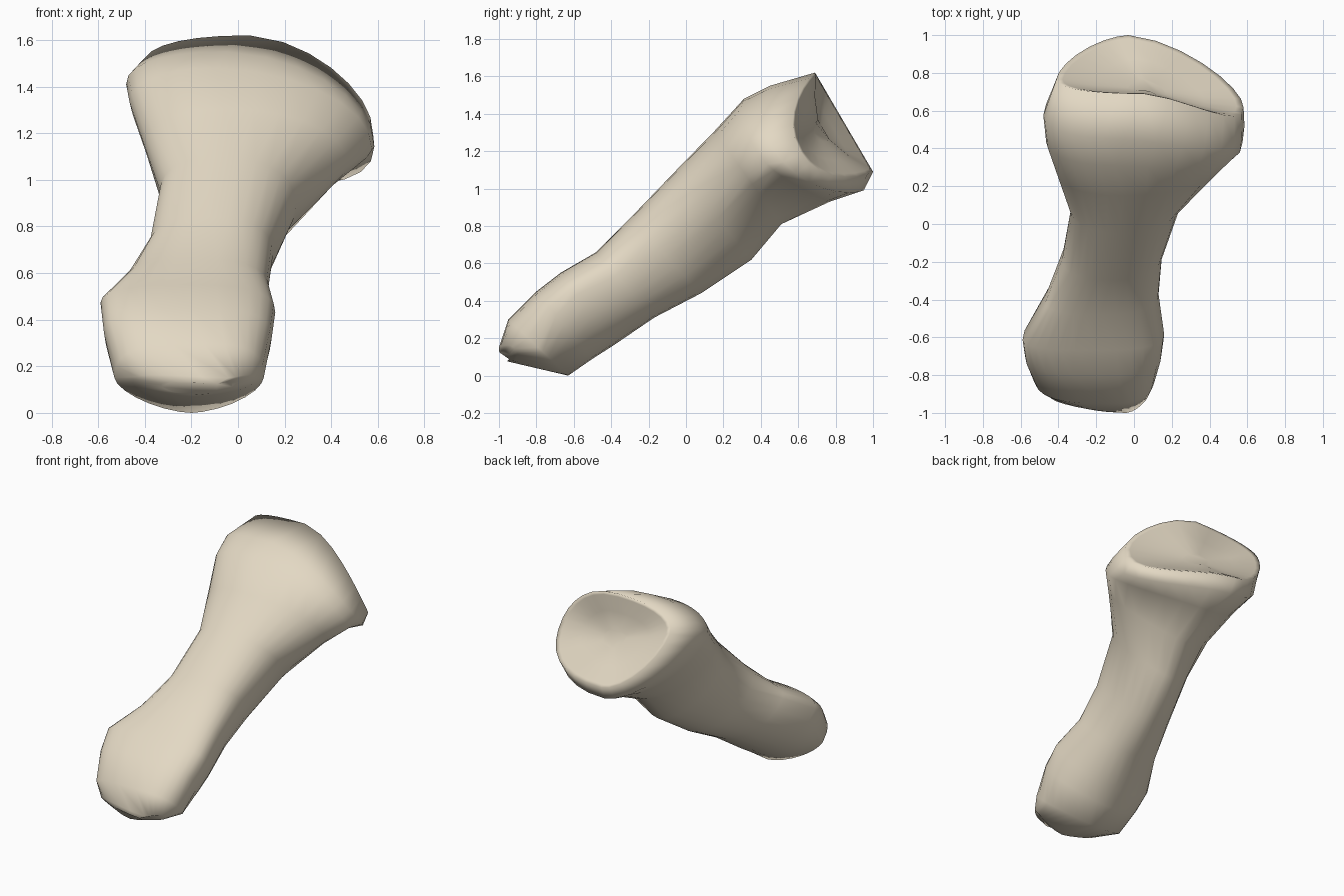
import bpy, bmesh, math
from mathutils import Vector

if "Cube" in bpy.data.objects:
    bpy.data.objects.remove(bpy.data.objects["Cube"])

SEG = 28
AXIS = Vector((0, 0.815, 0.579))      # direction of the shaft

# Cross-sections from lower to upper end:
# top y, z | bottom y, z | x left, right | height fraction of left, right bulge |
# x of top, bottom | squareness of upper, lower half | slide of right side
SECTIONS = [
    (-1.00, .15, -.93, .07, -.44, .07, .5, .5, -.04, -.20, 2.4, 3.0, .06),
    (-.95, .30, -.63, .00, -.53, .11, .5, .5, -.15, -.20, 2.9, 1.6, 0),
    (-.80, .45, -.50, .09, -.575, .145, .3, .35, -.20, -.18, 2.8, 2.0, 0),
    (-.67, .55, -.39, .16, -.59, .16, .2, .3, -.20, -.16, 2.5, 2.0, 0),
    (-.48, .66, -.17, .31, -.47, .13, .2, .35, -.18, -.12, 2.5, 2.0, 0),
    (-.30, .84, .08, .44, -.38, .15, .3, .4, -.12, -.08, 2.4, 1.9, 0),
    (-.05, 1.10, .35, .62, -.335, .25, .3, .45, -.08, -.02, 2.2, 1.7, 0),
    (.15, 1.305, .51, .81, -.405, .47, .3, .5, -.06, .0, 2.1, 1.5, 0),
    (.31, 1.48, .77, .93, -.465, .575, .27, .5, -.10, .0, 2.2, 1.5, -.13),
    (.45, 1.55, .95, .99, -.48, .585, .25, .5, -.05, -.02, 2.3, 1.6, -.22),
    (.69, 1.62, 1.00, 1.09, -.41, .58, .25, .5, .05, -.03, 2.3, 1.6, -.28),
]


def section(yt, zt, yb, zb, xl, xr, fl, fr, xt, xb, et, eb, slide):
    """Closed ring of points made from four rounded quadrants."""
    pts = []
    for i in range(SEG):
        a = 2 * math.pi * i / SEG
        c, s = round(math.cos(a), 6), round(math.sin(a), 6)
        e = et if s >= 0 else eb
        if slide < -.2 and s < 0 < c:      # fuller lower right of the joint
            e += .5
        u = math.copysign(abs(c) ** (2 / e), c)
        v = math.copysign(abs(s) ** (2 / e), s)
        f = fr if u > 0 else fl
        h = f * (1 - v) if v >= 0 else f - (1 - f) * v
        xc = (xt + xb) / 2 + v * (xt - xb) / 2
        x = xc + abs(u) * ((xr if u > 0 else xl) - xc)
        p = Vector((x, yt + (yb - yt) * h, zt + (zb - zt) * h))
        # a positive slide rounds both sides, a negative one only the right
        k = abs(u) if slide > 0 else max(u, 0)
        pts.append(p + AXIS * slide * k ** 1.5)
    return pts


def inset(pts, scale, push):
    """Smaller copy of a ring, pushed along the shaft."""
    mid = sum(pts, Vector()) / len(pts)
    return [mid + (p - mid) * scale + AXIS * push for p in pts]


# Rings of the bone, with a slightly hollow joint face at the upper end
rings = [section(*s) for s in SECTIONS]
rim = rings[-1]
rings.insert(0, inset(rings[0], .6, -.03))
rings += [inset(rim, .93, -.003), inset(rim, .6, -.035), inset(rim, .2, -.05)]

bm = bmesh.new()
loops = [[bm.verts.new(p) for p in r] for r in rings]
for a, b in zip(loops, loops[1:]):
    for i in range(SEG):
        j = (i + 1) % SEG
        bm.faces.new((a[i], a[j], b[j], b[i]))
bm.faces.new(loops[0])
bm.faces.new(loops[-1])
bmesh.ops.recalc_face_normals(bm, faces=bm.faces)

mesh = bpy.data.meshes.new("bone")
bm.to_mesh(mesh)
bm.free()
bone = bpy.data.objects.new("bone", mesh)
bpy.context.collection.objects.link(bone)

# Bone colour and smooth shading all over
mat = bpy.data.materials.new("bone_beige")
mat.diffuse_color = (.77, .69, .55, 1)
mat.use_nodes = True
mat.node_tree.nodes["Principled BSDF"].inputs["Base Color"].default_value = mat.diffuse_color
mesh.materials.append(mat)
bpy.context.view_layer.objects.active = bone
bone.select_set(True)
bpy.ops.object.shade_smooth_by_angle(angle=math.radians(100))
